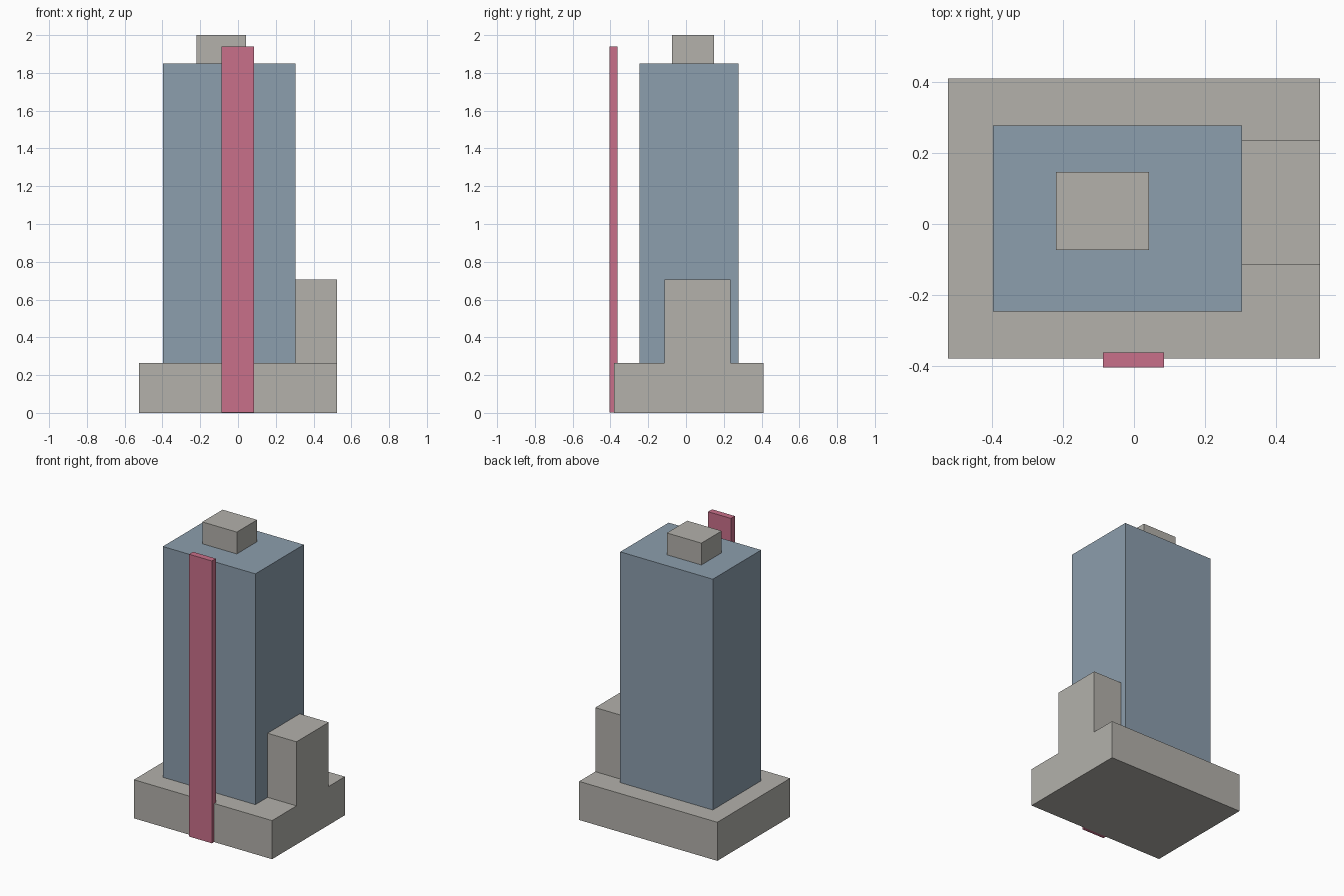
import bpy

cube = bpy.data.objects.get("Cube")
if cube:
    bpy.data.objects.remove(cube, do_unlink=True)


def material(name, r, g, b):
    mat = bpy.data.materials.new(name)
    mat.use_nodes = True
    mat.diffuse_color = (r, g, b, 1)
    mat.node_tree.nodes["Principled BSDF"].inputs["Base Color"].default_value = (r, g, b, 1)
    return mat


def block(name, mat, x, y, z):
    """Box spanning the given (low, high) range on each axis."""
    spans = (x, y, z)
    bpy.ops.mesh.primitive_cube_add(size=1)
    obj = bpy.context.object
    obj.name = obj.data.name = name
    for v in obj.data.vertices:
        v.co = [(lo + hi) / 2 + c * (hi - lo) for c, (lo, hi) in zip(v.co, spans)]
    obj.data.materials.append(mat)
    return obj


stone = material("warm grey stone", 0.451, 0.440, 0.407)
glass = material("slate blue glass", 0.262, 0.342, 0.418)
accent = material("rose accent", 0.584, 0.162, 0.254)

# Shared levels and edges
podium_top, tower_top = 0.265, 1.85
tower_left, podium_left = 0.305, 0.525

# Wide base and the main tower
block("podium", stone, (-podium_left, podium_left), (-0.38, 0.41), (0, podium_top))
block("tower", glass, (-0.398, tower_left), (-0.247, 0.278), (podium_top, tower_top))

# Rooftop plant room and side annex
block("roof_plant_room", stone, (-0.22, 0.042), (-0.073, 0.147), (tower_top, 2.0))
block("side_annex", stone, (tower_left, podium_left), (-0.115, 0.235), (podium_top, 0.705))

# Tall freestanding fin set into the front of the podium
block("front_fin", accent, (-0.088, 0.085), (-0.405, -0.362), (0.001, 1.94))
